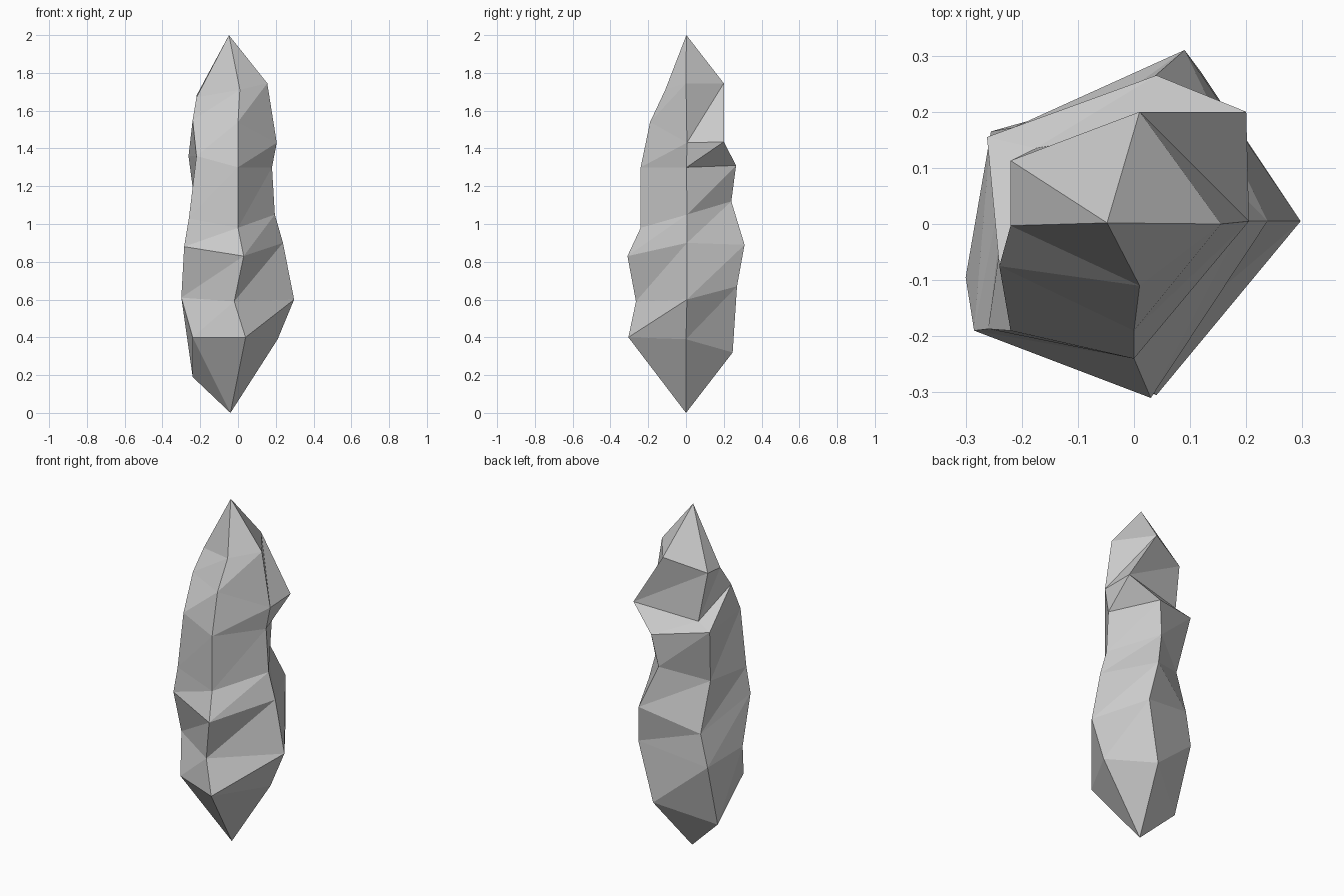
import bpy, bmesh

# Five ridge profiles of the crystal, each read from top to bottom (x, y, z)
right_ridge = [(.155, 0, 1.745), (.205, .005, 1.43), (.18, .003, 1.30), (.195, .005, 1.05),
               (.238, .005, .90), (.297, .005, .60), (.21, 0, .39)]
back_ridge = [(.01, .20, 1.745), (.20, .20, 1.435), (.04, .265, 1.31), (.01, .24, 1.12),
              (.09, .31, .89), (.12, .27, .67), (.04, .247, .32)]
left_back_ridge = [(-.22, .113, 1.68), (-.175, .135, 1.395), (-.262, .155, 1.36), (-.22, .088, 1.04),
                   (-.215, .172, .76), (-.255, .165, .57), (-.24, .05, .19)]
left_front_ridge = [(-.22, -.003, 1.67), (-.24, -.075, 1.55), (-.22, -.19, 1.36), (-.26, -.187, 1.03),
                    (-.285, -.19, .88), (-.30, -.095, .61), (-.24, -.19, .40)]
front_ridge = [(.01, -.11, 1.71), (0, -.19, 1.54), (0, -.24, 1.30), (0, -.24, .98),
               (.03, -.31, .83), (-.02, -.265, .59), (.04, -.305, .40)]

bm = bmesh.new()
tip = bm.verts.new((-.048, .002, 2))
foot = bm.verts.new((-.04, 0, 0))
ridges = [[bm.verts.new(p) for p in r] for r in
          (right_ridge, back_ridge, left_back_ridge, left_front_ridge, front_ridge)]

# Skin neighbouring ridges with split facets, closing at the tip and the foot
for i, a in enumerate(ridges):
    b = ridges[(i + 1) % 5]
    bm.faces.new((tip, a[0], b[0]))
    for k in range(6):
        bm.faces.new((a[k], a[k + 1], b[k]))
        bm.faces.new((a[k + 1], b[k + 1], b[k]))
    bm.faces.new((a[6], foot, b[6]))
bmesh.ops.recalc_face_normals(bm, faces=bm.faces)

mesh = bpy.data.meshes.new("crystal_shard")
bm.to_mesh(mesh)
bm.free()
bpy.context.collection.objects.link(bpy.data.objects.new("crystal_shard", mesh))
